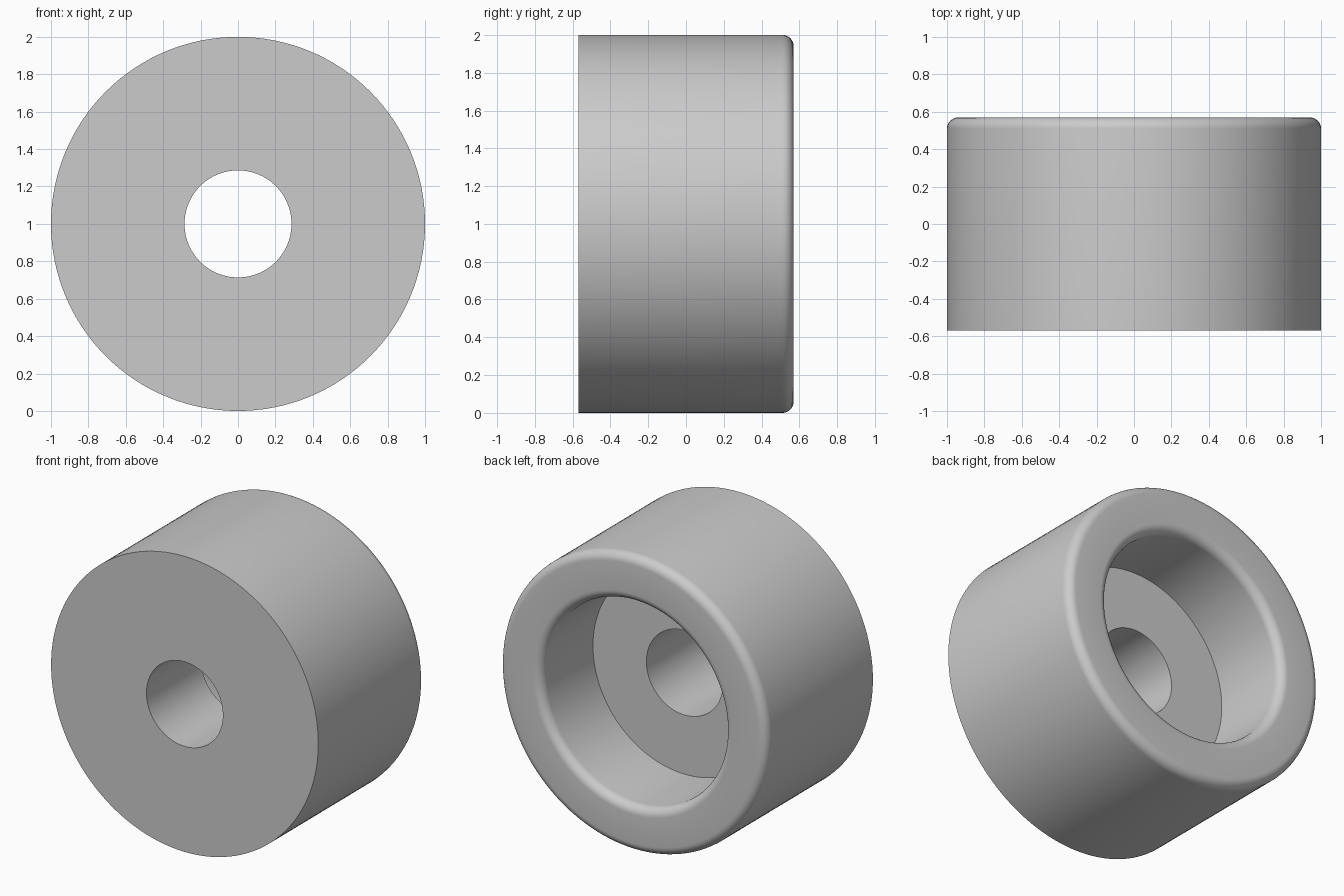
import bpy, bmesh, math
from mathutils import Matrix, Vector

cube = bpy.data.objects.get("Cube")
if cube:
    bpy.data.objects.remove(cube, do_unlink=True)

SEGMENTS = 128
OUTER, BORE, RECESS = 1.0, 0.286, 0.686
FRONT, FLOOR, BACK = -0.57, 0.015, 0.57
FILLET = 0.06


def arc(radius, depth, start, end, steps=8):
    """Points of a rounded corner, in (radius, depth)."""
    angles = [math.radians(start + (end - start) * i / steps) for i in range(steps + 1)]
    return [(radius + FILLET * math.cos(a), depth + FILLET * math.sin(a)) for a in angles]


# Closed cross-section: outer wall, rounded rim, recess, through bore
profile = [(BORE, FRONT), (OUTER, FRONT)]
profile += arc(OUTER - FILLET, BACK - FILLET, 0, 90)
profile += arc(RECESS + FILLET, BACK - FILLET, 90, 180)
profile += [(RECESS, FLOOR), (BORE, FLOOR)]

# Revolve the section around the front-to-back axis
bm = bmesh.new()
centre = Vector((0, 0, 1))
rings = []
for i in range(SEGMENTS):
    turn = Matrix.Rotation(math.tau * i / SEGMENTS, 3, 'Y')
    rings.append([bm.verts.new(centre + turn @ Vector((r, y, 0))) for r, y in profile])
for i, ring in enumerate(rings):
    following = rings[(i + 1) % SEGMENTS]
    for j in range(len(profile)):
        k = (j + 1) % len(profile)
        bm.faces.new((ring[j], ring[k], following[k], following[j]))
bmesh.ops.recalc_face_normals(bm, faces=bm.faces)

mesh = bpy.data.meshes.new("recessed_bushing")
bm.to_mesh(mesh)
bm.free()
bushing = bpy.data.objects.new("recessed_bushing", mesh)
bpy.context.collection.objects.link(bushing)

# Plain grey material
grey = bpy.data.materials.new("plain_grey")
grey.use_nodes = True
colour = (0.6, 0.6, 0.6, 1)
grey.diffuse_color = colour
grey.node_tree.nodes["Principled BSDF"].inputs["Base Color"].default_value = colour
mesh.materials.append(grey)

# Smooth walls and fillets, crisp corners
bpy.ops.object.select_all(action='DESELECT')
bushing.select_set(True)
bpy.context.view_layer.objects.active = bushing
bpy.ops.object.shade_smooth_by_angle(angle=math.radians(30))
